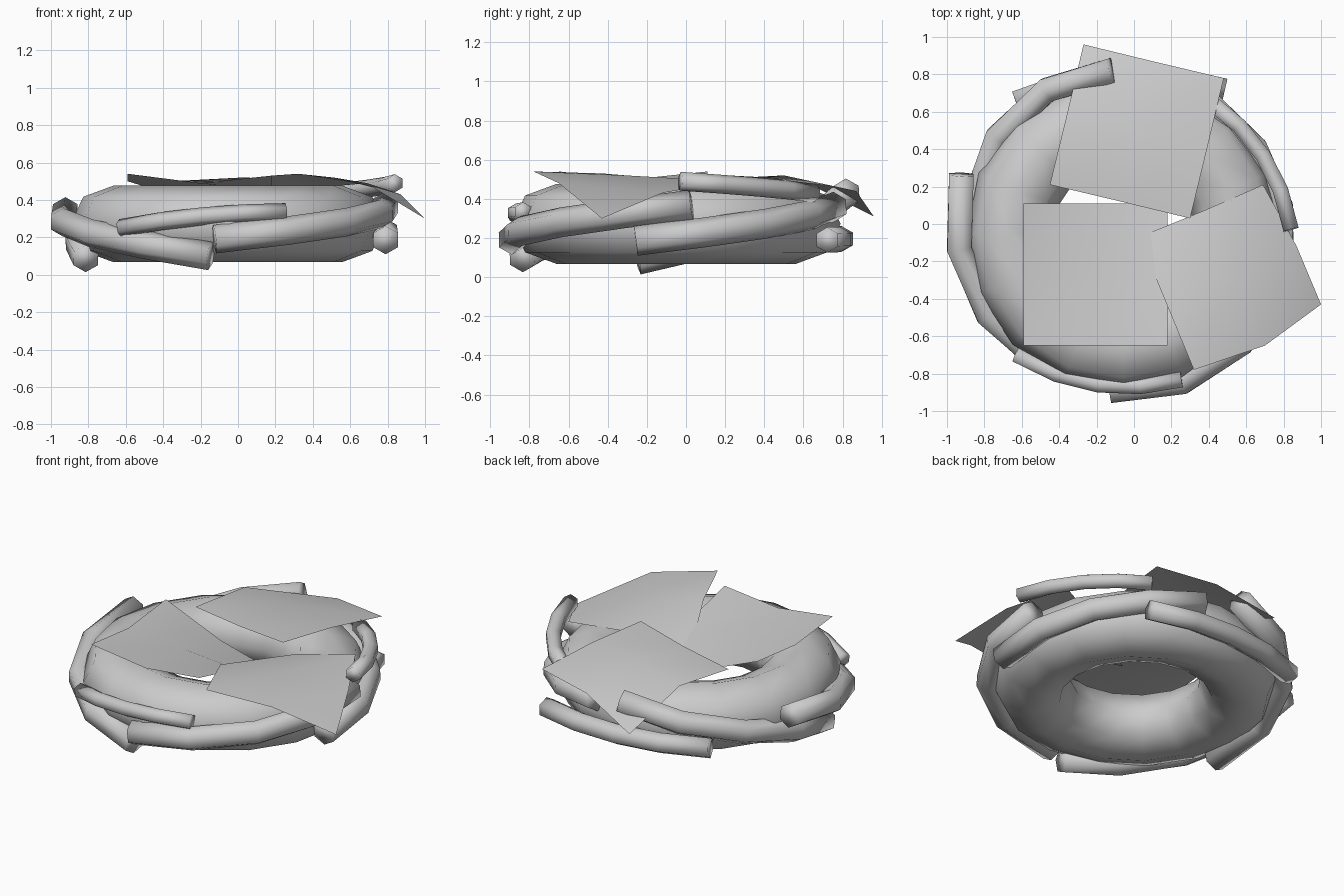
import bpy, bmesh
from math import sin, cos, radians, pi
from mathutils import Vector

if "Cube" in bpy.data.objects:
    bpy.data.objects.remove(bpy.data.objects["Cube"])


def finish(name, bm, angle):
    bmesh.ops.recalc_face_normals(bm, faces=bm.faces)
    me = bpy.data.meshes.new(name)
    bm.to_mesh(me)
    bm.free()
    ob = bpy.data.objects.new(name, me)
    bpy.context.collection.objects.link(ob)
    bpy.ops.object.select_all(action='DESELECT')
    ob.select_set(True)
    bpy.context.view_layer.objects.active = ob
    bpy.ops.object.shade_smooth_by_angle(angle=radians(angle))
    return ob


def skin(bm, rings, closed):
    n = len(rings[0])
    pairs = list(zip(rings, rings[1:]))
    if closed:
        pairs.append((rings[-1], rings[0]))
    for a, b in pairs:
        for i in range(n):
            j = (i + 1) % n
            bm.faces.new((a[i], a[j], b[j], b[i]))


# Nest body: squashed ring with an octagonal section
def nest_ring(segments=16, sides=8):
    bm = bmesh.new()
    rings = []
    for s in range(segments):
        a = 2 * pi * s / segments
        ring = []
        for k in range(sides):
            t = 2 * pi * k / sides
            r = 0.61 + 0.23 * cos(t)
            ring.append(bm.verts.new((-0.055 + r * cos(a), -0.05 + r * sin(a),
                                      0.272 + 0.205 * sin(t))))
        rings.append(ring)
    skin(bm, rings, True)
    finish("nest_ring", bm, 60)


# Twig: six-sided tube along an arc; start/mid/end radius, height and thickness
def twig(name, a0, a1, radii, z0, z1, thick, lift=0.0, segs=4):
    bm = bmesh.new()
    r0, rm, r1 = radii
    pts = []
    for i in range(segs + 1):
        t = i / segs
        a = radians(a0 + (a1 - a0) * t)
        bump = 4 * t * (1 - t)
        r = r0 + (r1 - r0) * t + (rm - (r0 + r1) / 2) * bump
        pts.append(Vector((r * cos(a), r * sin(a), z0 + (z1 - z0) * t + lift * bump)))
    rings = []
    for i, p in enumerate(pts):
        tan = (pts[min(i + 1, segs)] - pts[max(i - 1, 0)]).normalized()
        side = tan.cross(Vector((0, 0, 1))).normalized()
        up = side.cross(tan)
        rings.append([bm.verts.new(p + thick * (side * cos(pi / 2 + k * pi / 3)
                                                + up * sin(pi / 2 + k * pi / 3)))
                      for k in range(6)])
    skin(bm, rings, False)
    bm.faces.new(rings[0])
    bm.faces.new(rings[-1])
    finish(name, bm, 120)


# Leaf sheet: bent square given as 3 rows of 3 points
def leaf(name, pts):
    bm = bmesh.new()
    v = [bm.verts.new(p) for p in pts]
    for r in range(2):
        for c in range(2):
            i = 3 * r + c
            bm.faces.new((v[i], v[i + 1], v[i + 4], v[i + 3]))
    ob = finish(name, bm, 40)
    if ob.data.polygons[0].normal.z < 0:
        ob.data.flip_normals()


nest_ring()

# Thick twigs
twig("thick_twig_front", -98, 2, (0.90, 0.86, 0.79), 0.19, 0.37, 0.076)
twig("thick_twig_right", -18, 82, (0.83, 0.765, 0.765), 0.185, 0.36, 0.076)
twig("thick_twig_back", 98, 197, (0.83, 0.865, 0.85), 0.43, 0.088, 0.076)
twig("thick_twig_left", 164, 260, (0.96, 0.92, 0.85), 0.34, 0.10, 0.076)
# Thin twigs
twig("thin_twig_front", 228, 287, (0.94, 0.88, 0.87), 0.25, 0.335, 0.048, 0.02)
twig("thin_twig_right", -2, 58, (0.84, 0.78, 0.77), 0.49, 0.43, 0.048)
twig("thin_twig_back", 56, 134, (0.87, 0.80, 0.91), 0.19, 0.20, 0.065)

# Leaves lying across the top
leaf("leaf_front", [
    (-0.59, -0.65, 0.54), (-0.2, -0.65, 0.49), (0.18, -0.65, 0.53),
    (-0.59, -0.27, 0.50), (-0.2, -0.27, 0.47), (0.18, -0.27, 0.44),
    (-0.59, 0.11, 0.54), (-0.2, 0.11, 0.38), (0.18, 0.11, 0.28)])
leaf("leaf_right", [
    (0.32, -0.78, 0.54), (0.70, -0.65, 0.48), (1.00, -0.43, 0.30),
    (0.175, -0.43, 0.53), (0.51, -0.31, 0.52), (0.87, -0.12, 0.43),
    (0.027, -0.07, 0.33), (0.37, 0.07, 0.46), (0.69, 0.21, 0.49)])
leaf("leaf_back", [
    (-0.45, 0.21, 0.49), (-0.07, 0.12, 0.50), (0.30, 0.03, 0.53),
    (-0.36, 0.58, 0.50), (0.02, 0.50, 0.52), (0.39, 0.40, 0.51),
    (-0.27, 0.96, 0.31), (0.10, 0.87, 0.44), (0.48, 0.78, 0.46)])
